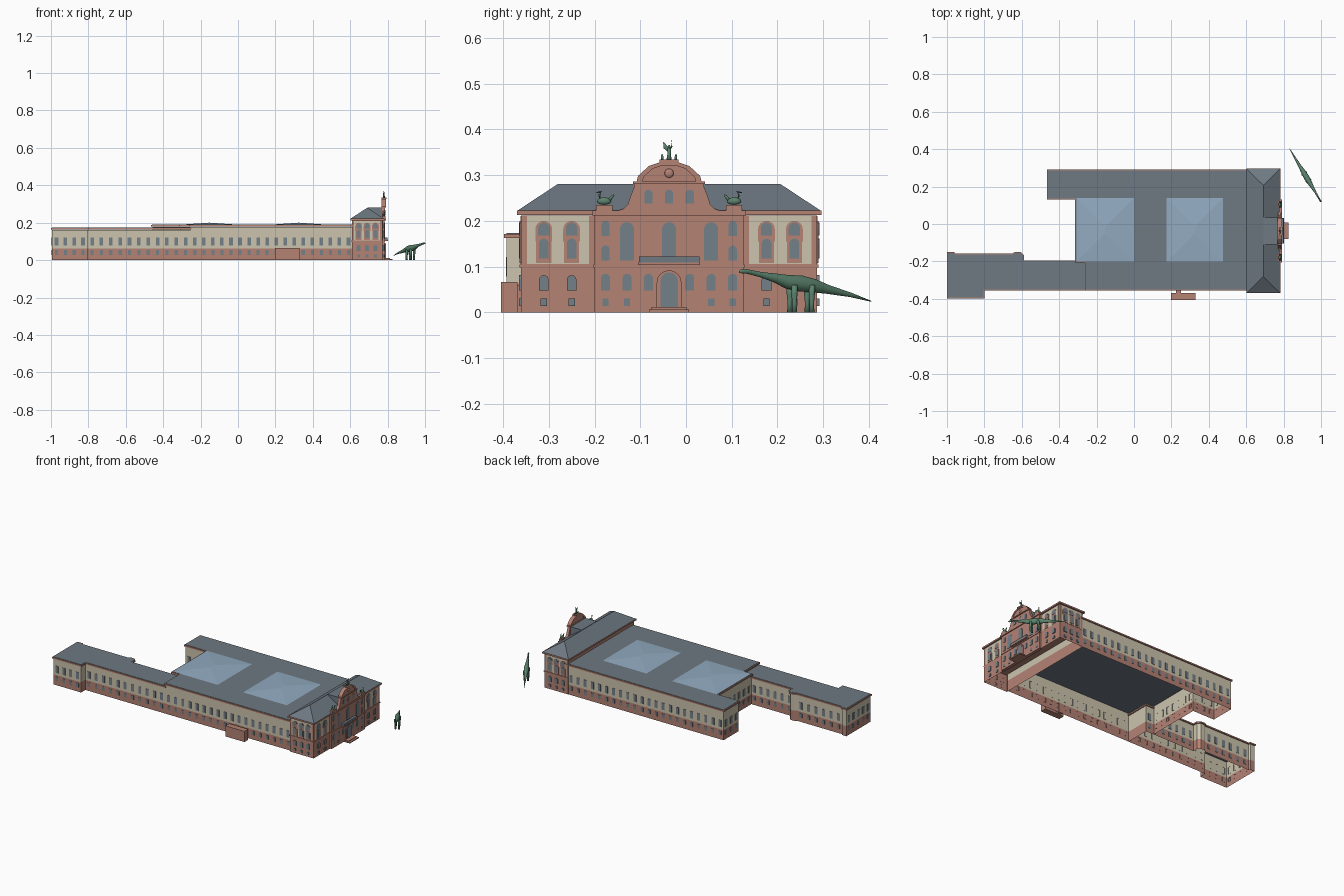
import bpy, bmesh, math
from mathutils import Vector, Matrix

if "Cube" in bpy.data.objects:
    bpy.data.objects.remove(bpy.data.objects["Cube"])


def material(name, *srgb):
    col = [((c / 255 + 0.055) / 1.055) ** 2.4 for c in srgb] + [1]
    m = bpy.data.materials.new(name)
    m.use_nodes = True
    m.diffuse_color = col
    bsdf = m.node_tree.nodes["Principled BSDF"]
    bsdf.inputs["Base Color"].default_value = col
    bsdf.inputs["Roughness"].default_value = 0.9
    return m


BRICK = material("brick red", 180, 130, 116)
CREAM = material("cream plaster", 204, 196, 174)
SLATE = material("slate grey", 110, 121, 130)
PANE = material("window grey", 116, 128, 137)
GLASS = material("skylight blue", 146, 171, 193)
GREEN = material("verdigris green", 92, 132, 110)
C = -0.037          # facade centre line on y
FX = 0.784          # front plane of the central block


def make(name, bm, *mats, smooth=False):
    me = bpy.data.meshes.new(name)
    bm.normal_update()
    bm.to_mesh(me)
    bm.free()
    for m in mats:
        me.materials.append(m)
    ob = bpy.data.objects.new(name, me)
    bpy.context.collection.objects.link(ob)
    if smooth:
        for p in me.polygons:
            p.use_smooth = True
    return ob


def prism(name, poly, zs, mats, floor=False):
    """Stack of wall bands over a footprint; mats has one per band, then the cap."""
    bm = bmesh.new()
    rings = [[bm.verts.new((x, y, z)) for x, y in poly] for z in zs]
    n = len(poly)
    for k in range(len(zs) - 1):
        for i in range(n):
            j = (i + 1) % n
            bm.faces.new((rings[k][i], rings[k][j], rings[k + 1][j], rings[k + 1][i])).material_index = k
    bm.faces.new(rings[-1]).material_index = len(mats) - 1
    if floor:
        bm.faces.new(rings[0][::-1])
    return make(name, bm, *mats)


def rect(x0, x1, y0, y1):
    return [(x0, y0), (x1, y0), (x1, y1), (x0, y1)]


def box(name, x0, x1, y0, y1, z0, z1, mat):
    return prism(name, rect(x0, x1, y0, y1), (z0, z1), (mat, mat), True)


def grow(poly, d):
    pts = [Vector(p) for p in poly]
    out = []
    for i, p in enumerate(pts):
        a, b = (p - pts[i - 1]).normalized(), (pts[(i + 1) % len(pts)] - p).normalized()
        na, nb = Vector((a.y, -a.x)), Vector((b.y, -b.x))
        out.append(tuple(p + (na + nb) * d / (1 + na.dot(nb))))
    return out


def shape(w, h, arch):
    pts = [(-w / 2, 0), (w / 2, 0)]
    if not arch:
        return pts + [(w / 2, h), (-w / 2, h)]
    r = w / 2
    return pts + [(r * math.cos(math.pi * i / 8), h - r + r * math.sin(math.pi * i / 8)) for i in range(9)]


def plates(name, mat, items, depth=0.003):
    """Thin wall plates: (x, y, tangent x, tangent y, bottom, width, height, arched)."""
    bm = bmesh.new()
    for x, y, tx, ty, z, w, h, arch in items:
        def ring(d):
            return [bm.verts.new((x + tx * u + ty * d, y + ty * u - tx * d, z + v)) for u, v in shape(w, h, arch)]
        back, front = ring(-0.001), ring(depth)
        bm.faces.new(front)
        for i in range(len(front)):
            j = (i + 1) % len(front)
            bm.faces.new((back[i], back[j], front[j], front[i]))
    return make(name, bm, mat)


def row(p, q, z, w, h, pitch, arch=False):
    p, q = Vector(p), Vector(q)
    n = max(1, int((q - p).length / pitch))
    t = (q - p).normalized()
    return [(*p.lerp(q, (i + 0.5) / n), t.x, t.y, z, w, h, arch) for i in range(n)]


def facade(us, z, w, h, arch=True, x=FX):
    return [(x, C + u, 0, 1, z, w, h, arch) for u in us]


def both(*us):
    return [s * u for u in us for s in (-1, 1)]


def tube(name, pts, mat=GREEN, sides=10, squash=1.0):
    bm = bmesh.new()
    vs = [Vector(p[:3]) for p in pts]
    rings = []
    for i, p in enumerate(pts):
        d = vs[min(i + 1, len(vs) - 1)] - vs[max(i - 1, 0)]
        rot = d.to_track_quat('Z', 'Y').to_matrix()
        rings.append([bm.verts.new(vs[i] + rot @ Vector((p[3] * squash * math.cos(a), p[3] * math.sin(a), 0)))
                      for a in (math.tau * k / sides for k in range(sides))])
    for r, s in zip(rings, rings[1:]):
        for i in range(sides):
            j = (i + 1) % sides
            bm.faces.new((r[i], r[j], s[j], s[i]))
    bm.faces.new(rings[0][::-1])
    bm.faces.new(rings[-1])
    return make(name, bm, mat, smooth=True)


def ball(name, pos, size, mat=GREEN):
    bm = bmesh.new()
    bmesh.ops.create_uvsphere(bm, u_segments=12, v_segments=8, radius=1,
                              matrix=Matrix.Translation(pos) @ Matrix.Diagonal((*size, 1)))
    return make(name, bm, mat, smooth=True)


def hip(name, x0, x1, y0, y1, z0, z1, inset, mat):
    bm = bmesh.new()
    a, b, c, d = [bm.verts.new((x, y, z0)) for x, y in rect(x0, x1, y0, y1)]
    xm = (x0 + x1) / 2
    e, f = bm.verts.new((xm, y0 + inset, z1)), bm.verts.new((xm, y1 - inset, z1))
    for face in ((a, b, e), (b, c, f, e), (c, d, f), (d, a, e, f)):
        bm.faces.new(face)
    return make(name, bm, mat)


# Long hall and rear wing: open shells with brick base, plaster wall, cornice, flat roof
hall = [(0.615, -0.35), (0.615, 0.285), (-0.458, 0.285), (-0.458, 0.137),
        (-0.31, 0.137), (-0.31, -0.2), (-0.255, -0.2), (-0.255, -0.35)]
wing = [(-0.255, -0.35), (-0.255, -0.2), (-0.595, -0.2), (-0.595, -0.17), (-0.61, -0.155),
        (-0.635, -0.155), (-0.65, -0.165), (-0.96, -0.165), (-0.965, -0.155), (-0.994, -0.155),
        (-0.994, -0.392), (-0.805, -0.392), (-0.805, -0.35)]
windows = []
for name, poly, top, skip in (("hall", hall, 0.187, (0, 6)), ("wing", wing, 0.171, (0,))):
    prism(name + "_walls", poly, (0, 0.063, top - 0.009), (BRICK, CREAM, SLATE))
    prism(name + "_cornice", grow(poly, 0.006), (top - 0.0085, top), (BRICK, BRICK), True)
    prism(name + "_roof", grow(poly, 0.001), (top - 0.001, top + 0.002), (SLATE, SLATE))
    for i, p in enumerate(poly):
        q = poly[(i + 1) % len(poly)]
        if i not in skip and (Vector(q) - Vector(p)).length > 0.1:
            windows += row(p, q, 0.078, 0.019, 0.043, 0.047)
            windows += row(p, q, 0.028, 0.017, 0.025, 0.047)
plates("hall_windows", PANE, windows, 0.002)

# Low skylights
for i, (x0, x1) in enumerate(((-0.308, 0), (0.175, 0.475))):
    hip(f"skylight_{i + 1}", x0, x1, -0.2, 0.138, 0.1895, 0.2, 0.15, GLASS)

# Side porch on the long wall
box("porch", 0.197, 0.328, -0.405, -0.368, 0, 0.066, BRICK)
box("porch_link", 0.225, 0.25, -0.37, -0.345, 0, 0.06, BRICK)

# Head building
head = rect(0.61, 0.773, -0.361, 0.287)
prism("head_walls", head, (0, 0.212), (BRICK, SLATE))
prism("head_band", grow(head, 0.003), (0.098, 0.104), (BRICK, BRICK))
prism("head_cornice", grow(head, 0.009), (0.2125, 0.222), (BRICK, BRICK), True)
hip("head_roof", 0.602, 0.781, -0.369, 0.295, 0.222, 0.28, 0.088, SLATE)
box("central_block", 0.765, FX, C - 0.163, C + 0.163, 0, 0.214, BRICK)
box("central_band", 0.765, FX + 0.003, C - 0.165, C + 0.165, 0.098, 0.104, BRICK)
box("central_cornice", 0.765, FX + 0.006, C - 0.168, C + 0.168, 0.212, 0.222, BRICK)
box("gable_roof", 0.692, 0.775, C - 0.072, C + 0.072, 0.22, 0.282, SLATE)

# Plaster panels and paired arched windows at the ends and sides of the head building
panels = facade(both(0.243), 0.106, 0.136, 0.104, False, 0.773)
surrounds, panes = [], []
spots = [(0.773, C + u, 0, 1) for u in both(0.213, 0.274)]
for y, s in ((-0.361, 1), (0.287, -1)):
    panels.append((0.69, y, s, 0, 0.106, 0.138, 0.104, False))
    spots += [(x, y, s, 0) for x in (0.645, 0.69, 0.735)]
for s in spots:
    surrounds += [(*s, 0.108, 0.033, 0.055, False), (*s, 0.155, 0.037, 0.045, True)]
    panes += [(*s, 0.118, 0.021, 0.043, True), (*s, 0.168, 0.025, 0.028, True),
              (*s, 0.048, 0.021, 0.033, True), (*s, 0.014, 0.014, 0.016, False)]
plates("plaster_panels", CREAM, panels, 0.001)
plates("window_surrounds", BRICK, surrounds, 0.003)
plates("bay_windows", PANE, panes, 0.0045)

# Central windows and door
panes = facade(both(0.092) + [0], 0.113, 0.031, 0.084)
panes += facade(both(0.139), 0.167, 0.018, 0.033) + facade(both(0.139), 0.113, 0.018, 0.033)
panes += facade(both(0.045, 0.092, 0.139), 0.048, 0.02, 0.036)
panes += facade(both(0.092, 0.139), 0.014, 0.014, 0.016, False)
panes += facade(both(0.045) + [0], 0.238, 0.018, 0.03, True, 0.787)
plates("central_windows", PANE, panes, 0.002)
plates("door_surround", BRICK, facade([0], 0, 0.054, 0.092), 0.005)
plates("door", PANE, facade([0], 0.01, 0.038, 0.077), 0.007)
for i in range(2):
    box(f"step_{i + 1}", 0.78, 0.826 - 0.012 * i, C - 0.044 + 0.006 * i, C + 0.044 - 0.006 * i,
        0.005 * i, 0.005 * i + 0.006, BRICK)
box("balcony_floor", 0.78, 0.802, C - 0.068, C + 0.068, 0.103, 0.109, BRICK)
box("balcony_rail", 0.78, 0.8, C - 0.066, C + 0.066, 0.109, 0.122, SLATE)


# Curved gable with arched rim, round boss and cap
def slab(name, x0, x1, outline):
    bm = bmesh.new()
    back = bm.faces.new([bm.verts.new((x0, C + u, z)) for u, z in outline])
    ext = bmesh.ops.extrude_face_region(bm, geom=[back])["geom"]
    bmesh.ops.translate(bm, verts=[v for v in ext if isinstance(v, bmesh.types.BMVert)], vec=(x1 - x0, 0, 0))
    bmesh.ops.recalc_face_normals(bm, faces=bm.faces)
    return make(name, bm, BRICK)


def mirrored(half):
    return half + [(-u, z) for u, z in reversed(half)]


crown = [(0.071, 0.285), (0.068, 0.298), (0.044, 0.32), (0.02, 0.328)]
slab("gable", 0.77, 0.787, mirrored([(0.115, 0.219), (0.113, 0.222), (0.1, 0.226), (0.09, 0.236),
                                     (0.084, 0.255), (0.077, 0.272), (0.076, 0.284)] + crown))
inner = [(u * 0.82, 0.285 + (z - 0.285) * 0.82) for u, z in crown]
slab("gable_rim", 0.767, 0.791, mirrored(crown) + list(reversed(mirrored(inner))))
box("gable_ledge", 0.768, 0.792, C - 0.079, C + 0.079, 0.28, 0.286, BRICK)
box("gable_cap", 0.767, 0.793, C - 0.021, C + 0.021, 0.326, 0.334, BRICK)
ball("gable_boss", (0.787, C, 0.304), (0.004, 0.01, 0.01), BRICK)

# Figures on the cap
tube("figure_body", [(0.78, C, 0.333, 0.006), (0.78, C, 0.345, 0.004), (0.78, C, 0.358, 0.004)])
ball("figure_head", (0.78, C, 0.362), (0.003, 0.003, 0.004))
tube("figure_arm", [(0.78, C, 0.355, 0.002), (0.78, C + 0.006, 0.362, 0.0015), (0.78, C + 0.005, 0.376, 0.001)])
tube("figure_wing", [(0.78, C, 0.35, 0.001), (0.78, C - 0.008, 0.361, 0.005), (0.78, C - 0.012, 0.372, 0.001)],
     squash=0.5)
for s in (-1, 1):
    tube("cap_finial", [(0.78, C + s * 0.015, 0.333, 0.003), (0.78, C + s * 0.015, 0.34, 0.003),
                        (0.78, C + s * 0.015, 0.346, 0.001)])

# Beast statues on pedestals, mirrored about the facade centre
for s in (-1, 1):
    y = C + s * 0.142
    box("statue_pedestal", 0.77, 0.789, y - 0.018, y + 0.018, 0.221, 0.235, BRICK)
    ball("statue_body", (0.78, y, 0.243), (0.007, 0.016, 0.008))
    tube("statue_neck", [(0.78, y + s * 0.008, 0.246, 0.005), (0.78, y + s * 0.011, 0.255, 0.003),
                         (0.78, y + s * 0.007, 0.263, 0.003), (0.78, y + s * 0.017, 0.262, 0.001)])
    tube("statue_tail", [(0.78, y - s * 0.01, 0.244, 0.004), (0.78, y - s * 0.018, 0.254, 0.003),
                         (0.78, y - s * 0.022, 0.257, 0.001)])


# Long-necked dinosaur standing beside the building
def on_path(y, side=0.0):
    return 1.0 - (y - 0.118) * 0.59 + side * 0.86, y + side * 0.51


spine = [(0.117, 0.088, 0.002), (0.122, 0.09, 0.005), (0.135, 0.089, 0.005), (0.165, 0.082, 0.006),
         (0.195, 0.075, 0.01), (0.22, 0.067, 0.015), (0.25, 0.063, 0.018), (0.28, 0.058, 0.015),
         (0.31, 0.05, 0.01), (0.36, 0.038, 0.005), (0.405, 0.024, 0.001)]
tube("dinosaur_body", [(*on_path(y), z, r) for y, z, r in spine], sides=14, squash=0.85)
for y in (0.232, 0.27):
    for side in (-0.01, 0.01):
        x, yy = on_path(y, side)
        tube("dinosaur_leg", [(x, yy, 0, 0.006), (x, yy, 0.02, 0.005), (x, yy, 0.04, 0.007), (x, yy, 0.06, 0.007)])
